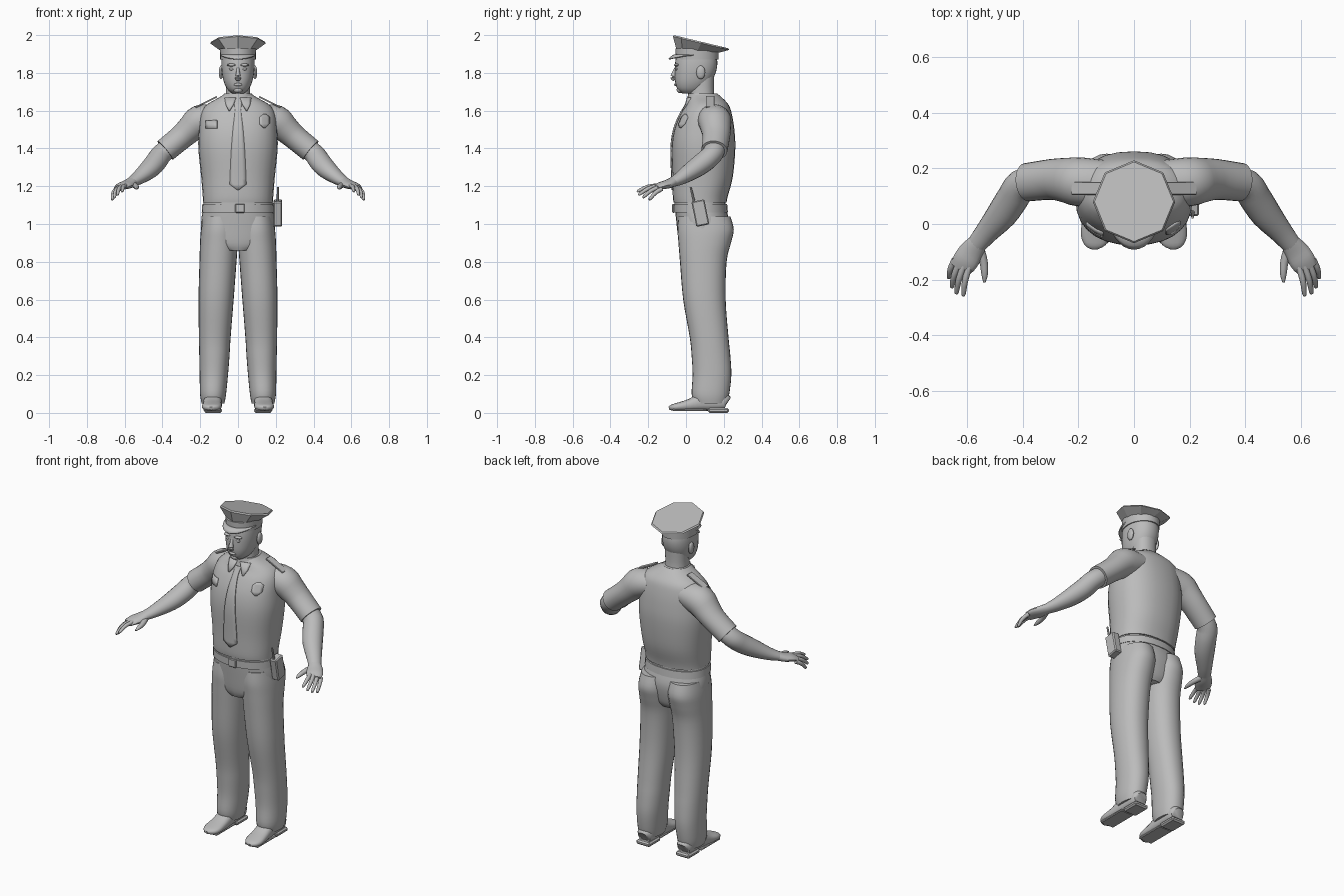
import bpy, bmesh, math
from mathutils import Vector, Matrix
from mathutils.bvhtree import BVHTree

cube = bpy.data.objects.get("Cube")
if cube:
    bpy.data.objects.remove(cube, do_unlink=True)

grey = bpy.data.materials.new("plain_grey")
grey.use_nodes = True
grey.diffuse_color = (0.5, 0.5, 0.5, 1)
grey.node_tree.nodes["Principled BSDF"].inputs["Base Color"].default_value = (0.5, 0.5, 0.5, 1)


def finish(name, bm, mirror=False, thick=0, angle=40):
    bmesh.ops.recalc_face_normals(bm, faces=bm.faces)
    mesh = bpy.data.meshes.new(name)
    bm.to_mesh(mesh)
    bm.free()
    mesh.materials.append(grey)
    obj = bpy.data.objects.new(name, mesh)
    bpy.context.collection.objects.link(obj)
    bpy.ops.object.select_all(action='DESELECT')
    obj.select_set(True)
    bpy.context.view_layer.objects.active = obj
    bpy.ops.object.shade_smooth_by_angle(angle=math.radians(angle))
    if thick:
        mod = obj.modifiers.new("Thickness", 'SOLIDIFY')
        mod.thickness, mod.offset = thick, 0
    if mirror:
        obj.modifiers.new("Mirror", 'MIRROR')
    return obj


def smooth(rows, k):
    """Spline through the key rows, k steps per span."""
    out = []
    for i in range(len(rows) - 1):
        a, b, c, d = rows[max(i - 1, 0)], rows[i], rows[i + 1], rows[min(i + 2, len(rows) - 1)]
        for s in range(k):
            t = s / k
            out.append([q + t / 2 * (r - p + t * (2*p - 5*q + 4*r - u + t * (3*q - 3*r + u - p)))
                        for p, q, r, u in zip(a, b, c, d)])
    return out + [list(rows[-1])]


def skin(name, rings, mirror=False, closed=True, thick=0, angle=40):
    bm = bmesh.new()
    vs = [[bm.verts.new(p) for p in ring] for ring in rings]
    n = len(rings[0])
    for a, b in zip(vs, vs[1:]):
        for i in range(n if closed else n - 1):
            j = (i + 1) % n
            bm.faces.new((a[i], a[j], b[j], b[i]))
    if closed:
        bm.faces.new(vs[0])
        bm.faces.new(vs[-1])
    return finish(name, bm, mirror, thick, angle)


def unit_ring(n, power):
    for i in range(n):
        a = math.tau * i / n
        c, s = math.cos(a), math.sin(a)
        yield (math.copysign(abs(c) ** (2 / power), c), math.copysign(abs(s) ** (2 / power), s))


def stack(name, rows, power=2.2, n=28, k=4, mirror=False):
    """Level rings: height, front, back, half width, optional centre x."""
    rings = []
    for z, front, back, rx, *cx in smooth(rows, k):
        x0 = cx[0] if cx else 0
        rings.append([(x0 + rx * u, (front + back) / 2 + (back - front) / 2 * v, z)
                      for u, v in unit_ring(n, power)])
    return skin(name, rings, mirror)


def tube(name, rows, n=16, k=3, power=2, mirror=True):
    """Rings across a path: x, y, z, half width, half height."""
    rows = smooth(rows, k)
    rings = []
    for i, (x, y, z, w, h) in enumerate(rows):
        t = Vector(rows[min(i + 1, len(rows) - 1)][:3]) - Vector(rows[max(i - 1, 0)][:3])
        side = t.cross(Vector((0, 0, 1))).normalized()
        up = side.cross(t).normalized()
        rings.append([Vector((x, y, z)) + side * w * u + up * h * v for u, v in unit_ring(n, power)])
    return skin(name, rings, mirror)


def box(name, at, size, rot=(0, 'X'), mirror=False, bevel=0.004):
    bm = bmesh.new()
    m = Matrix.Translation(at) @ Matrix.Rotation(rot[0], 4, rot[1]) @ Matrix.Diagonal((*size, 1))
    bmesh.ops.create_cube(bm, size=1, matrix=m)
    bmesh.ops.bevel(bm, geom=bm.edges[:], offset=bevel, segments=1, affect='EDGES')
    return finish(name, bm, mirror, angle=25)


def ball(name, at, size, mirror=False):
    bm = bmesh.new()
    m = Matrix.Translation(at) @ Matrix.Diagonal((*size, 1))
    bmesh.ops.create_uvsphere(bm, u_segments=14, v_segments=8, radius=1, matrix=m)
    return finish(name, bm, mirror)


# shirt and trousers
shirt = stack("shirt", [(1.115, -.066, .215, .185), (1.15, -.07, .222, .187), (1.25, -.072, .248, .195),
                        (1.4, -.076, .261, .21), (1.5, -.062, .256, .207), (1.58, -.03, .243, .198),
                        (1.63, 0, .226, .168), (1.67, .012, .19, .1), (1.69, .02, .165, .07)], 2.35)
stack("trouser_seat", [(.86, -.025, .19, .09), (.9, -.038, .212, .18), (1, -.05, .23, .195),
                       (1.08, -.058, .213, .186), (1.12, -.06, .208, .181)])
stack("belt", [(1.062, -.066, .222, .192), (1.105, -.067, .218, .189)], k=1)
box("belt_buckle", (.01, -.067, 1.083), (.05, .012, .048))
stack("trouser_leg", [(.05, .045, .215, .06, .132), (.1, .03, .229, .069, .132), (.2, .035, .24, .075, .128),
                      (.3, .03, .235, .08, .125), (.4, .02, .225, .084, .123), (.6, -.015, .21, .093, .116),
                      (.8, -.032, .215, .098, .106), (.9, -.04, .238, .1, .101), (.97, -.045, .253, .098, .098),
                      (1.04, -.04, .235, .09, .095)], mirror=True)

# shoes with separate heels and soles
tube("shoe", [(.132, .22, .055, .03, .03), (.132, .2, .06, .046, .045), (.133, .1, .06, .048, .05),
              (.136, .02, .042, .05, .032), (.139, -.04, .033, .052, .022), (.141, -.075, .028, .038, .016),
              (.141, -.09, .024, .012, .008)], power=2.5, n=20, mirror=True)
box("shoe_heel", (.132, .172, .013), (.092, .11, .026), mirror=True, bevel=.008)
box("shoe_sole", (.137, .02, .015), (.09, .18, .012), mirror=True)

# sleeves, arms and hands
tube("sleeve", [(.11, .145, 1.565, .085, .07), (.2, .152, 1.545, .088, .085), (.25, .158, 1.505, .08, .074),
                (.3, .16, 1.46, .073, .066), (.385, .15, 1.39, .069, .064)], n=24)
tube("forearm", [(.35, .157, 1.415, .055, .052), (.405, .14, 1.37, .057, .054), (.435, .095, 1.328, .058, .055),
                 (.475, .035, 1.285, .055, .049), (.53, -.03, 1.242, .042, .035),
                 (.567, -.075, 1.22, .035, .025)], n=20)
tube("palm", [(.56, -.066, 1.224, .034, .026), (.585, -.1, 1.21, .044, .023),
              (.607, -.135, 1.202, .046, .019), (.624, -.162, 1.192, .038, .013)])
fingers = {"index": ((.592, -.15, 1.204), (.615, -.26, 1.173)), "middle": ((.612, -.15, 1.203), (.64, -.252, 1.155)),
           "ring": ((.63, -.143, 1.195), (.656, -.23, 1.14)), "little": ((.644, -.128, 1.186), (.667, -.196, 1.128))}
for finger, (root, tip) in fingers.items():
    a, b = Vector(root), Vector(tip)
    mid = a.lerp(b, .5) + Vector((.004, 0, .008))
    tube(finger + "_finger", [(*a, .012, .012), (*mid, .011, .011), (*a.lerp(b, .92), .008, .008),
                              (*b, .003, .003)], n=10)
tube("thumb", [(.557, -.085, 1.21, .018, .016), (.541, -.135, 1.2, .015, .014),
               (.537, -.18, 1.193, .012, .011), (.538, -.21, 1.187, .004, .004)], n=10)

# neck, collar and head
stack("neck", [(1.63, .015, .16, .072), (1.7, .018, .148, .064), (1.8, .02, .15, .066)])
stack("collar", [(1.655, .005, .185, .09), (1.69, .012, .166, .074)], k=1)
stack("head", [(1.69, -.018, .07, .03), (1.712, -.044, .1, .055), (1.75, -.057, .132, .074),
               (1.8, -.06, .157, .085), (1.85, -.058, .166, .088), (1.9, -.05, .16, .085)])
tube("nose", [(0, -.052, 1.828, .008, .008), (0, -.062, 1.8, .01, .012), (0, -.069, 1.775, .016, .015),
              (0, -.06, 1.762, .012, .008)], n=10, mirror=False)
ball("lips", (0, -.054, 1.738), (.023, .009, .008))
ball("chin", (0, -.03, 1.71), (.025, .02, .017))
ball("eye", (.033, -.049, 1.82), (.015, .009, .007), True)
ball("brow", (.034, -.049, 1.842), (.026, .014, .008), True)
ball("ear", (.09, .078, 1.803), (.012, .024, .036), True)

# peaked cap: round band, eight-sided tilted crown, curved visor
stack("cap_band", [(1.872, -.055, .172, .094), (1.93, -.056, .174, .096)], 2, k=1)
crown = [(.094, .112, .06, 1.918, .1), (.148, .149, .08, 1.957, .24), (.142, .143, .08, 1.965, .24)]
skin("cap_crown", [[(rx * u, cy + ry * v, z - tilt * ry * v) for u, v in unit_ring(8, 2)]
                   for rx, ry, cy, z, tilt in crown], angle=20)
visor = []
for step in range(4):
    f = step / 3
    ring = []
    for i in range(17):
        a = math.pi * (1.06 + .88 * i / 16)
        reach = -math.sin(a) * f
        ring.append(((.094 + .012 * reach) * math.cos(a), .06 + (.112 + .038 * reach) * math.sin(a),
                     1.895 - .022 * reach * reach))
    visor.append(ring)
skin("cap_visor", visor, closed=False, thick=.007)

# flat pieces laid over the shirt front: rows of height, centre x, half width
surface = BVHTree.FromPolygons([v.co for v in shirt.data.vertices], [p.vertices for p in shirt.data.polygons])


def plate(name, rows, mirror=False, thick=.008):
    rings = []
    for z, cx, half in rows:
        ring = []
        for i in range(5):
            x = cx + half * (i / 2 - 1)
            hit = surface.ray_cast(Vector((x, -1, z)), Vector((0, 1, 0)))[0]
            ring.append((x, (hit.y if hit else .01) - .003, z))
        rings.append(ring)
    return skin(name, rings, mirror, closed=False, thick=thick)


plate("tie", smooth([(1.64, 0, .022), (1.6, 0, .016), (1.5, 0, .027), (1.37, 0, .037), (1.21, 0, .044)], 4)
      + [(1.18, 0, .004)])
plate("collar_wing", [(1.668, .04, .03), (1.63, .044, .02), (1.6, .046, .003)], True, .009)
plate("badge", [(1.58, .14, .008), (1.565, .14, .026), (1.53, .14, .026), (1.51, .14, .006)])
plate("ribbon_bar", [(1.548, -.14, .03), (1.525, -.14, .03), (1.505, -.14, .03)])
box("epaulette", (.168, .128, 1.646), (.125, .046, .009), (.46, 'Y'), True, .002)

# belt radio with aerial
box("radio", (.211, .076, 1.058), (.046, .07, .135), (.2, 'X'), bevel=.006)
box("radio_clip", (.188, .076, 1.075), (.02, .04, .07), (.2, 'X'))
tube("radio_aerial", [(.211, .045, 1.11, .007, .007), (.211, .024, 1.195, .005, .005)], n=8, k=1, mirror=False)
